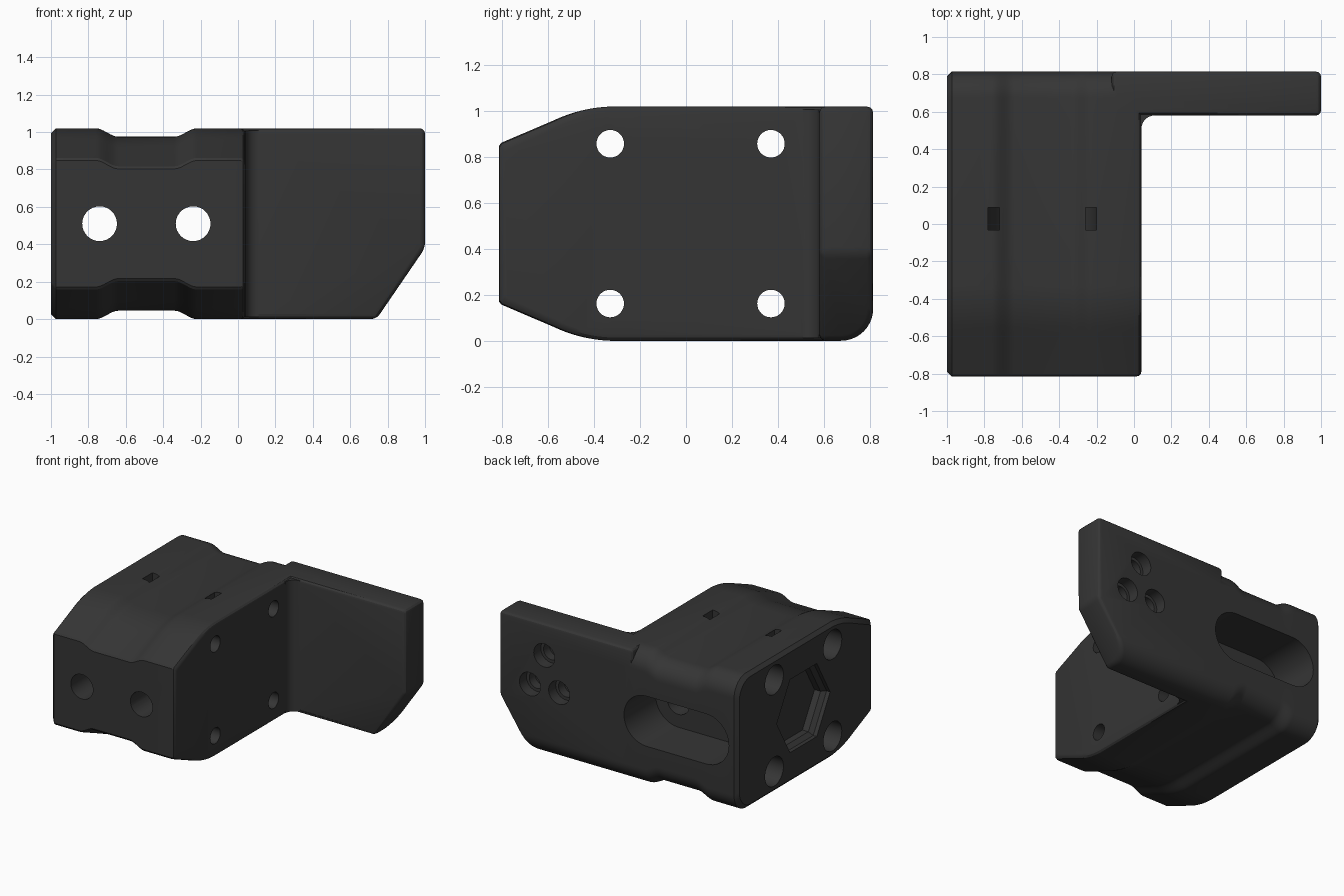
import bpy, bmesh, math
from mathutils import Vector

if "Cube" in bpy.data.objects:
    bpy.data.objects.remove(bpy.data.objects["Cube"])

black = bpy.data.materials.new("charcoal_plastic")
black.diffuse_color = (0.036, 0.036, 0.036, 1)
black.use_nodes = True
black.node_tree.nodes["Principled BSDF"].inputs["Base Color"].default_value = black.diffuse_color
MID = 0.51          # mid height
TOP = 1.02


def loft(name, rings):
    """Skin a list of equal-length closed rings and cap both ends."""
    bm = bmesh.new()
    rows = [[bm.verts.new(p) for p in r] for r in rings]
    n = len(rows[0])
    for a, b in zip(rows, rows[1:]):
        for i in range(n):
            bm.faces.new((a[i], a[(i + 1) % n], b[(i + 1) % n], b[i]))
    bm.faces.new(rows[0][::-1])
    bm.faces.new(rows[-1])
    bmesh.ops.recalc_face_normals(bm, faces=bm.faces)
    me = bpy.data.meshes.new(name)
    bm.to_mesh(me)
    bm.free()
    me.materials.append(black)
    ob = bpy.data.objects.new(name, me)
    bpy.context.collection.objects.link(ob)
    return ob


def place(axis, t, u, v):
    return {"x": (t, u, v), "y": (u, t, v), "z": (u, v, t)}[axis]


def prism(name, axis, stations):
    """stations: (position along axis, 2D outline)."""
    return loft(name, [[place(axis, t, u, v) for u, v in o] for t, o in stations])


def circle(u, v, r, n=32, start=0.0):
    return [(u + r * math.cos(start + 2 * math.pi * i / n),
             v + r * math.sin(start + 2 * math.pi * i / n)) for i in range(n)]


def arc(u, v, r, a0, a1, n=10):
    return [(u + r * math.cos(math.radians(a0 + (a1 - a0) * i / n)),
             v + r * math.sin(math.radians(a0 + (a1 - a0) * i / n))) for i in range(n + 1)]


def select(ob):
    bpy.ops.object.select_all(action="DESELECT")
    bpy.context.view_layer.objects.active = ob
    ob.select_set(True)


def combine(ob, other, op):
    m = ob.modifiers.new(op, "BOOLEAN")
    m.operation, m.object, m.solver = op, other, "EXACT"
    select(ob)
    bpy.ops.object.modifier_apply(modifier=m.name)
    bpy.data.objects.remove(other)


# Block: side outline (y, z), swept along x with a shallow waist
upper = [(-0.815, 0.848), (-0.805, 0.862)]
for i in range(9):
    t = i / 8
    a, b, c = (1 - t) ** 2, 2 * t * (1 - t), t * t
    upper.append((-0.58 * a - 0.46 * b - 0.33 * c, 0.958 * a + 1.015 * b + TOP * c))
upper += arc(0.675, 0.88, 0.14, 90, 0)
outline = upper + [(y, 2 * MID - z) for y, z in reversed(upper)]


def section(x, dip=0.0, inset=0.0):
    k = 1 - inset / 0.815
    pts = []
    for y, z in outline:
        h = z - MID
        h -= math.copysign(dip + inset, h)
        pts.append((x, y * k, MID + h))
    return pts


rings = [section(-1, 0, 0.026), section(-0.974)]
for x0, x1, flip in ((-0.76, -0.64, False), (-0.34, -0.22, True)):
    for i in range(9):
        t = i / 8
        s = t * t * (3 - 2 * t)
        rings.append(section(x0 + (x1 - x0) * t, 0.045 * (1 - s if flip else s)))
for a in (0, 30, 60, 90):
    r = math.radians(a)
    rings.append(section(0.012 + 0.028 * math.sin(r), 0, 0.028 * (1 - math.cos(r))))
bracket = loft("bracket", rings)

# Side plate: rounded lower back edge and a slanted lower outer corner
side = [(0.58, 0), (0.58, TOP), (0.815, TOP)] + arc(0.675, 0.14, 0.14, 0, -90)
plate = prism("side_plate", "x", [(-0.12, side), (1.0, side)])
bm = bmesh.new()
bm.from_mesh(plate.data)
cut = bmesh.ops.bisect_plane(bm, geom=bm.verts[:] + bm.edges[:] + bm.faces[:],
                             plane_co=(0.74, 0, 0), plane_no=Vector((0.38, 0, -0.26)),
                             clear_outer=True)
bmesh.ops.holes_fill(bm, edges=[e for e in bm.edges if e.is_boundary])
bmesh.ops.recalc_face_normals(bm, faces=bm.faces)
bm.to_mesh(plate.data)
bm.free()
bev = plate.modifiers.new("edges", "BEVEL")
bev.width, bev.segments, bev.angle_limit = 0.028, 3, math.radians(25)
select(plate)
bpy.ops.object.modifier_apply(modifier=bev.name)
combine(bracket, plate, "UNION")

# Inner corner fillet
web = [(0.0, 0.61), (0.0, 0.51)] + arc(0.11, 0.51, 0.07, 180, 90, 8) + [(0.11, 0.61)]
combine(bracket, prism("fillet", "z", [(0.012, web), (TOP - 0.012, web)]), "UNION")

# Rod holes, front to back, opening into a long slot at the back
for x in (-0.74, -0.24):
    c = circle(x, MID, 0.093)
    combine(bracket, prism("rod_hole", "y", [(-1, c), (0.6, c)]), "DIFFERENCE")
slot = arc(-0.24, MID, 0.19, -90, 90, 20) + arc(-0.74, MID, 0.19, 90, 270, 20)
combine(bracket, prism("back_slot", "y", [(0.435, slot), (1, slot)]), "DIFFERENCE")

# Bolt holes, counterbored on the left
for y in (-0.33, 0.37):
    for z in (0.162, 0.858):
        small, big = circle(y, z, 0.06), circle(y, z, 0.11)
        bolt = prism("bolt_hole", "x", [(-1.1, big), (-0.85, big), (-0.85, small), (0.2, small)])
        combine(bracket, bolt, "DIFFERENCE")

# Hexagonal pocket on the left
hexes = [circle(0.02, MID, r, 6) for r in (0.32, 0.29)]
combine(bracket, prism("hex_pocket", "x", [(-1.1, hexes[0]), (-0.97, hexes[0]),
                                           (-0.94, hexes[1]), (-0.89, hexes[1])]), "DIFFERENCE")

# Curved strap channel with two openings on the top
strap = [(-0.78, 1.1)] + arc(-0.49, 0.98, 0.29, 180, 360, 20) + [(-0.2, 1.1), (-0.26, 1.1)]
strap += arc(-0.49, 0.98, 0.23, 360, 180, 20) + [(-0.72, 1.1)]
combine(bracket, prism("strap_channel", "y", [(-0.033, strap), (0.087, strap)]), "DIFFERENCE")

# Three blind holes in the back of the plate
for x, z in ((0.62, 0.78), (0.74, 0.53), (0.495, 0.53)):
    wide, tight = circle(x, z, 0.088), circle(x, z, 0.065)
    combine(bracket, prism("blind_hole", "y", [(0.66, tight), (0.73, tight),
                                               (0.73, wide), (1, wide)]), "DIFFERENCE")

select(bracket)
bpy.ops.object.shade_smooth_by_angle(angle=math.radians(28))
